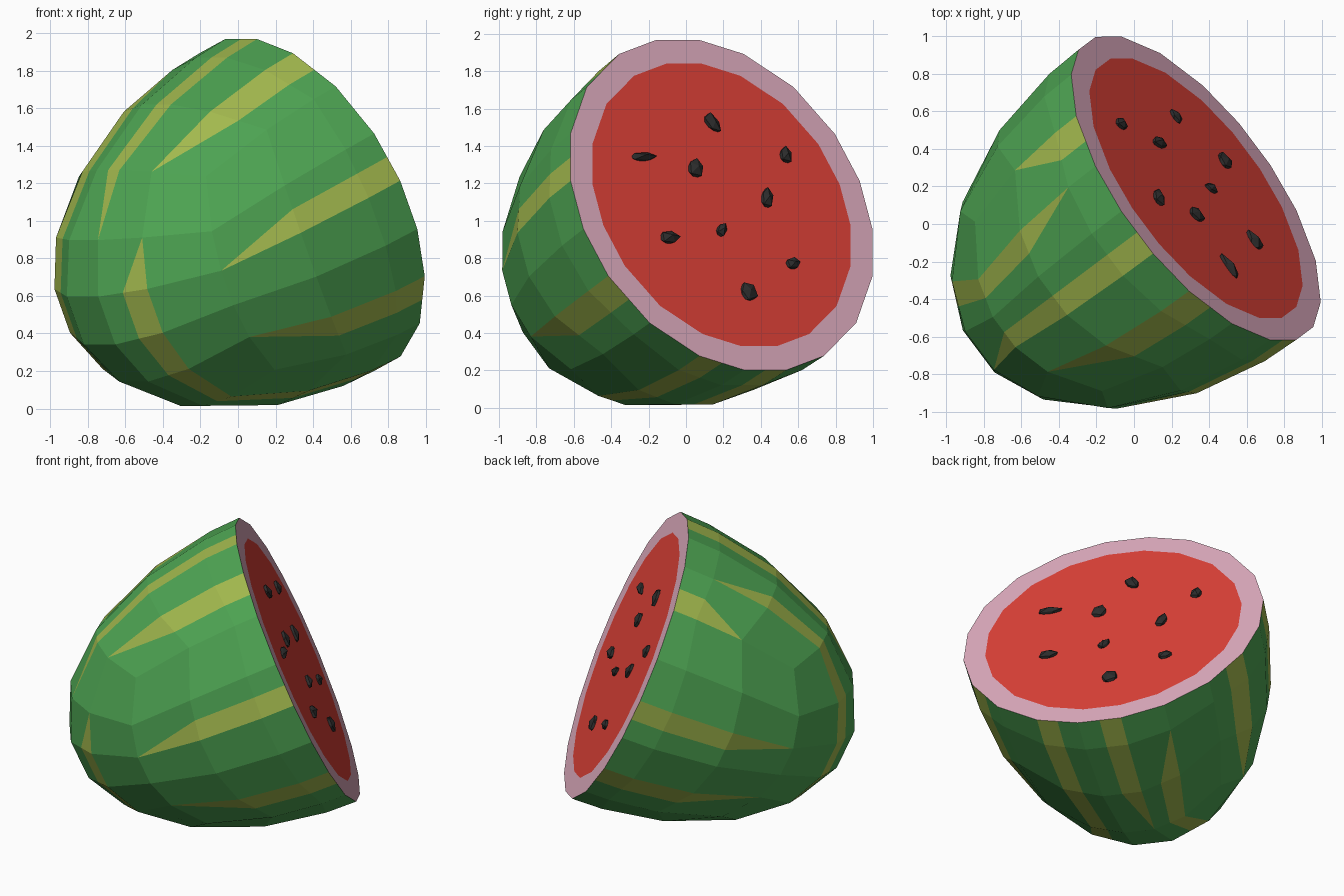
import bpy, bmesh, math, random
from mathutils import Vector, Matrix

if "Cube" in bpy.data.objects:
    bpy.data.objects.remove(bpy.data.objects["Cube"])

random.seed(4)
R, L = 0.976, 1.553                       # cut radius and depth of the half melon
C = Vector((0.33, 0.19, 1.085))           # centre of the cut face
N = Vector((0.731, 0.548, 0.405)).normalized()
E1 = (Vector((0, 0, 1)) - N * N.z).normalized()
E2 = N.cross(E1)
FRAME = Matrix((E1, E2, N)).transposed().to_4x4()
FRAME.translation = C

def material(name, rgb):
    m = bpy.data.materials.new(name)
    m.diffuse_color = (*rgb, 1)
    m.use_nodes = True
    m.node_tree.nodes["Principled BSDF"].inputs["Base Color"].default_value = m.diffuse_color
    return m

GREEN = material("green", (0.075, 0.37, 0.085))
STRIPE = material("stripe", (0.36, 0.48, 0.075))
PINK = material("pink", (0.75, 0.42, 0.53))
RED = material("red", (0.75, 0.055, 0.04))
BLACK = material("black", (0.025, 0.025, 0.025))

def finish(name, bm, mats, matrix=FRAME):
    me = bpy.data.meshes.new(name)
    bm.to_mesh(me)
    bm.free()
    for m in mats:
        me.materials.append(m)
    ob = bpy.data.objects.new(name, me)
    ob.matrix_world = matrix
    bpy.context.collection.objects.link(ob)
    return ob

# Rind: half of a rounded cube, five cells per side, stretched along the cut axis
T = [math.tan(math.radians(a)) for a in (-45, -25.2, -8.3, 8.3, 25.2, 45)]
W = [0] + T[3:]
CAP = 4

def on_shell(d):
    d = d.normalized()
    return Vector((d.x * R, d.y * R, d.z * L))

def grid_point(k, i, j):
    if k == CAP:
        return on_shell(Vector((T[5 - j], T[i], -1)))
    turn = Matrix.Rotation(math.pi / 2 * k, 3, 'Z')
    return on_shell(turn @ Vector((1, T[i], -W[j])))

# Stripes: half a cell wide beside one grid line, tapering at a tip cell
stripes = {}

def stripe(k, i, line, full, tip=None, tip_end="far"):
    for j in full:
        stripes[k, i, j] = (line, "full")
    if tip is not None:
        stripes[k, i, tip] = (line, tip_end)

for k, i, line in ((1, 1, 1), (0, 4, 0), (1, 4, 0), (3, 2, 1), (3, 0, 1), (2, 2, 1)):
    stripe(k, i, line, (0, 1), 2)
stripe(0, 0, 0, (0,), 1)
stripe(0, 2, 1, (0, 1, 2))                # long stripe over the top
stripe(CAP, 2, 1, (), 0)
stripe(CAP, 3, 1, (2, 3, 4), 1, "near")   # stripe under the front
stripe(2, 1, 0, (0, 1, 2))
stripe(0, 1, 0, (2,), 1, "near")          # stripe round the far end
stripe(CAP, 1, 0, range(5))
stripe(2, 3, 1, (2,), 1, "near")

bm = bmesh.new()

def face(points, mat):
    f = bm.faces.new([bm.verts.new(p) for p in points])
    f.normal_update()
    if f.normal.dot(f.calc_center_median()) < 0:
        f.normal_flip()
    f.material_index = mat

for k in range(5):
    for i in range(5):
        for j in range(5 if k == CAP else 3):
            line, kind = stripes.get((k, i, j), (0, None))
            s, o = (i + 1, i) if line else (i, i + 1)
            a, b = grid_point(k, s, j), grid_point(k, o, j)
            d, c = grid_point(k, s, j + 1), grid_point(k, o, j + 1)
            m, n = (a + b) / 2, (c + d) / 2
            if kind is None:
                face((a, b, c, d), 0)
            elif kind == "full":
                face((a, m, n, d), 1)
                face((m, b, c, n), 0)
            elif kind == "far":
                face((a, m, d), 1)
                face((m, b, c, d), 0)
            else:
                face((a, n, d), 1)
                face((a, b, c, n), 0)
bmesh.ops.remove_doubles(bm, verts=bm.verts, dist=1e-4)
finish("rind", bm, (GREEN, STRIPE))

# Cut face: pink ring and red flesh
rim = [grid_point(k, i, 0) for k in range(4) for i in range(5)]
bm = bmesh.new()
outer = [bm.verts.new(p) for p in rim]
inner = [bm.verts.new(p * 0.855) for p in rim]
for q in range(20):
    r = (q + 1) % 20
    bm.faces.new((outer[q], outer[r], inner[r], inner[q]))
finish("pale_ring", bm, (PINK,))
bm = bmesh.new()
bm.faces.new([bm.verts.new(p * 0.855) for p in rim])
finish("flesh", bm, (RED,))

# Seeds: y, z, angle seen from the right, half length, half width
SEEDS = [(.14, 1.52, -50, .065, .042), (-.23, 1.34, 0, .085, .026), (.05, 1.28, 90, .06, .05),
         (.53, 1.35, 95, .05, .04), (.43, 1.12, 90, .065, .038), (.19, .95, 65, .05, .03),
         (-.09, .91, 0, .065, .04), (.57, .77, 10, .05, .035), (.33, .62, 120, .06, .055)]

def to_plane(dy, dz):
    e1 = dz / E1.z
    return Vector((e1, (dy - E1.y * e1) / E2.y, 0))

for n, (y, z, ang, length, width) in enumerate(SEEDS):
    p = to_plane(y - C.y, z - C.z)
    ang = math.radians(ang)
    d = to_plane(math.cos(ang), math.sin(ang))
    bm = bmesh.new()
    bmesh.ops.create_icosphere(bm, subdivisions=1, radius=1)
    for v in bm.verts:
        v.co *= random.uniform(0.95, 1.12)
        taper = 1 - 0.3 * v.co.x          # one end is more pointed
        v.co = Vector((v.co.x * length, v.co.y * width * taper, v.co.z * 0.035))
    local = Matrix.Translation(p) @ Matrix.Rotation(math.atan2(d.y, d.x), 4, 'Z')
    finish(f"seed_{n + 1}", bm, (BLACK,), FRAME @ local)
